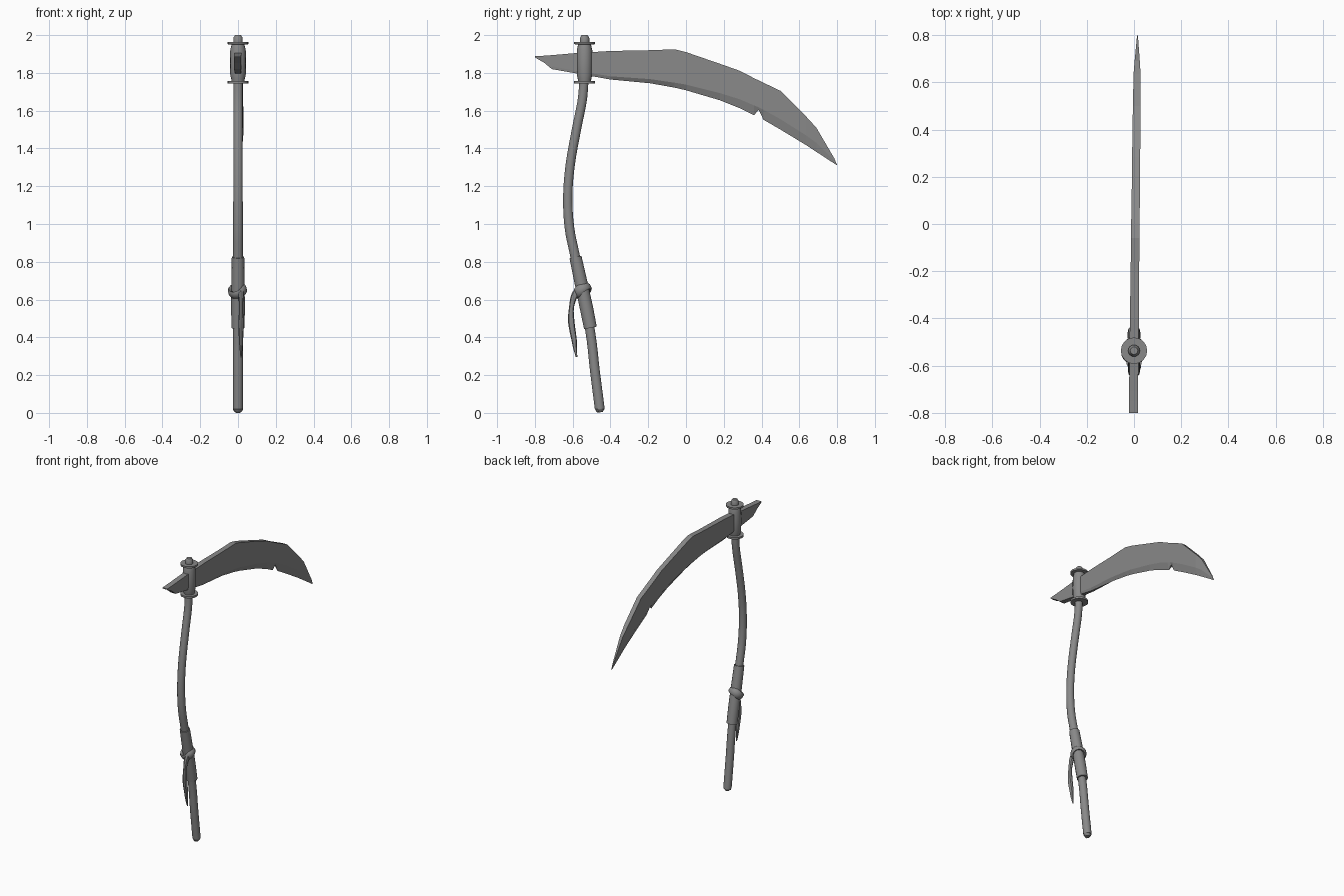
import bpy, bmesh, math
from mathutils import Vector, Euler

if "Cube" in bpy.data.objects:
    bpy.data.objects.remove(bpy.data.objects["Cube"])

# Dark iron grey for every part
grey = bpy.data.materials.new("dark_grey")
grey.diffuse_color = (0.25, 0.25, 0.25, 1)
grey.use_nodes = True
grey.node_tree.nodes["Principled BSDF"].inputs["Base Color"].default_value = grey.diffuse_color


def finish(name, bm, smooth=True):
    bmesh.ops.remove_doubles(bm, verts=bm.verts, dist=1e-5)
    bmesh.ops.recalc_face_normals(bm, faces=bm.faces)
    me = bpy.data.meshes.new(name)
    bm.to_mesh(me)
    bm.free()
    me.materials.append(grey)
    ob = bpy.data.objects.new(name, me)
    bpy.context.collection.objects.link(ob)
    if smooth:
        bpy.ops.object.select_all(action='DESELECT')
        ob.select_set(True)
        bpy.context.view_layer.objects.active = ob
        bpy.ops.object.shade_smooth_by_angle(angle=math.radians(40))
    return ob


def skin(bm, rings, caps=True):
    loops = [[bm.verts.new(p) for p in r] for r in rings]
    n = len(loops[0])
    for a, b in zip(loops, loops[1:]):
        for i in range(n):
            j = (i + 1) % n
            bm.faces.new((a[i], a[j], b[j], b[i]))
    if caps:
        bm.faces.new(loops[0])
        bm.faces.new(loops[-1])


def spline(pts, steps):
    """Catmull-Rom through (y, z, radius) points."""
    p = [Vector(q) for q in pts]
    p = [2 * p[0] - p[1]] + p + [2 * p[-1] - p[-2]]
    out = []
    for i in range(1, len(p) - 2):
        a, b, c, d = p[i - 1:i + 3]
        for s in range(steps):
            t = s / steps
            out.append(0.5 * (2 * b + (c - a) * t + (2 * a - 5 * b + 4 * c - d) * t * t
                              + (3 * b - a - 3 * c + d) * t ** 3))
    return out + [p[-2]]


def tube(name, pts, sides=14, steps=4, x=0.0, flat=1.0):
    """Round tube along a path lying in a plane of constant x."""
    path = spline(pts, steps)
    rings = []
    for i, p in enumerate(path):
        a, b = path[max(i - 1, 0)], path[min(i + 1, len(path) - 1)]
        t = Vector((0, b[0] - a[0], b[1] - a[1])).normalized()
        n = t.cross(Vector((1, 0, 0)))
        c = Vector((x, p[0], p[1]))
        rings.append([c + Vector((math.cos(k) * p[2] * flat, 0, 0)) + n * math.sin(k) * p[2]
                      for k in (2 * math.pi * s / sides for s in range(sides))])
    bm = bmesh.new()
    skin(bm, rings)
    return finish(name, bm)


# Curved wooden shaft with a rounded foot
tube("shaft", [(-0.455, 0.003, 0.014), (-0.457, 0.02, 0.025), (-0.459, 0.04, 0.0265),
               (-0.482, 0.22, 0.0265), (-0.51, 0.45, 0.026), (-0.583, 0.81, 0.026),
               (-0.617, 0.98, 0.026), (-0.626, 1.15, 0.025), (-0.612, 1.32, 0.025),
               (-0.58, 1.5, 0.025), (-0.55, 1.65, 0.025), (-0.54, 1.76, 0.025)])

# Wrapped grip
tube("grip_wrap", [(-0.506, 0.45, 0.035), (-0.528, 0.56, 0.036),
                   (-0.556, 0.69, 0.035), (-0.585, 0.825, 0.033)])

# Tied band around the grip
bm = bmesh.new()
rot = Euler((math.radians(36), math.radians(-26), 0)).to_matrix()
centre = Vector((-0.003, -0.548, 0.648))
rings = []
for i in range(21):
    u = 2 * math.pi * i / 20
    d = Vector((math.cos(u), math.sin(u), 0))
    rings.append([centre + rot @ (d * (0.039 + 0.012 * math.cos(v)) + Vector((0, 0, 0.026 * math.sin(v))))
                  for v in (2 * math.pi * k / 8 for k in range(8))])
skin(bm, rings, caps=False)
finish("grip_band", bm)

# Loose hanging strap end
tube("strap_tail", [(-0.54, 0.675, 0.014), (-0.586, 0.63, 0.018), (-0.606, 0.56, 0.013),
                    (-0.607, 0.48, 0.017), (-0.592, 0.385, 0.014), (-0.588, 0.345, 0.010),
                    (-0.579, 0.295, 0.004)],
     sides=8, x=0.016, flat=0.8)

# Socket with two flanges and a top knob, turned as one profile
profile = [(0.0, 1.743), (0.056, 1.743), (0.056, 1.756), (0.034, 1.756), (0.036, 1.768),
           (0.041, 1.79), (0.042, 1.85), (0.041, 1.92), (0.036, 1.942), (0.034, 1.95),
           (0.056, 1.952), (0.056, 1.964), (0.025, 1.964), (0.025, 1.985), (0.016, 2.0), (0.0, 2.0)]
bm = bmesh.new()
skin(bm, [[Vector((r * math.cos(k), -0.537 + r * math.sin(k), z))
           for k in (2 * math.pi * s / 16 for s in range(16))] for r, z in profile], caps=False)
finish("socket", bm)

# Blade stations: y, spine z, bevel line z, edge z, half thickness, edge half thickness
stations = [(-0.80, 1.888, 1.885, 1.882, .019, .019), (-0.75, 1.891, 1.86, 1.853, .019, .019),
            (-0.71, 1.894, 1.835, 1.82, .019, .019), (-0.58, 1.905, 1.81, 1.797, .019, .016),
            (-0.40, 1.916, 1.782, 1.765, .019, .008), (-0.19, 1.92, 1.767, 1.745, .018, 0),
            (-0.06, 1.925, 1.748, 1.722, .018, 0), (0.0, 1.91, 1.738, 1.708, .018, 0),
            (0.18, 1.848, 1.693, 1.655, .017, 0), (0.285, 1.811, 1.66, 1.613, .017, 0),
            (0.36, 1.772, 1.628, 1.576, .017, 0), (0.385, 1.76, 1.618, 1.605, .017, .004),
            (0.41, 1.748, 1.605, 1.552, .017, 0), (0.50, 1.705, 1.555, 1.5, .016, 0),
            (0.635, 1.57, 1.47, 1.418, .015, 0), (0.69, 1.51, 1.43, 1.382, .011, 0),
            (0.785, 1.348, 1.335, 1.32, .003, 0), (0.80, 1.312, 1.311, 1.31, .001, 0)]
bm = bmesh.new()
rings = []
for y, top, bev, low, h, e in stations:
    c = 0.006 + 0.011 * y  # the blade is turned slightly off the centre line
    s = (h - e) * 0.3      # the cutting edge sits nearer the right face
    rings.append([Vector((c + dx, y, z)) for dx, z in
                  ((-h, top), (h, top), (h, bev), (s + e, low), (s - e, low), (-h, bev))])
skin(bm, rings)
finish("blade", bm, smooth=False)
